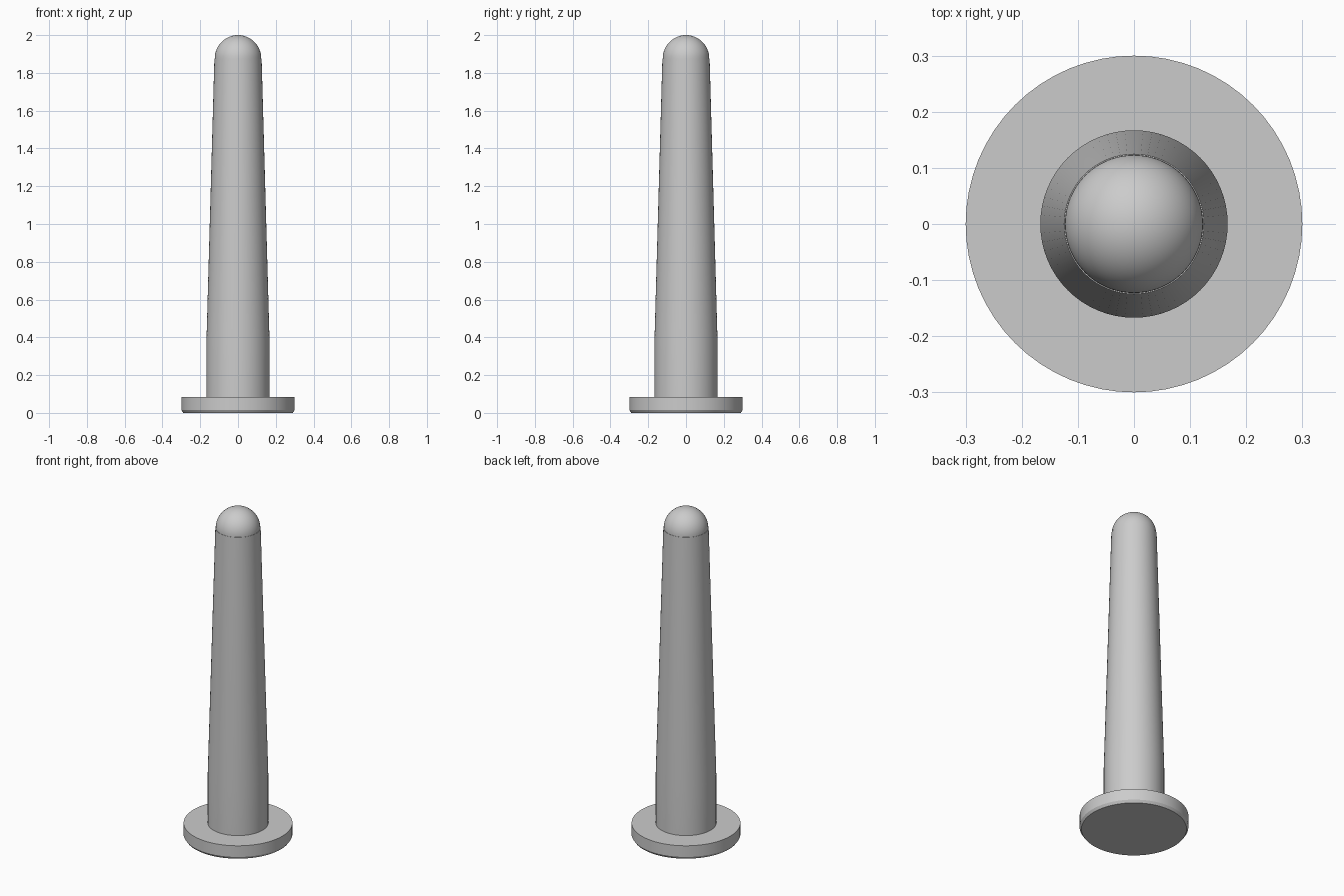
import bpy
import bmesh
from math import cos, sin, pi, radians

if "Cube" in bpy.data.objects:
    bpy.data.objects.remove(bpy.data.objects["Cube"], do_unlink=True)

SEGMENTS = 64

# Single plain grey
grey = bpy.data.materials.new("plain_grey")
grey.use_nodes = True
colour = (0.6, 0.6, 0.6, 1)
grey.diffuse_color = colour
grey.node_tree.nodes["Principled BSDF"].inputs["Base Color"].default_value = colour


def lathe(name, profile):
    """Turn a (radius, height) profile around z; radius 0 closes to a pole."""
    bm = bmesh.new()
    rings = []
    for r, z in profile:
        count = SEGMENTS if r else 1
        rings.append([bm.verts.new((r * cos(2 * pi * i / SEGMENTS),
                                    r * sin(2 * pi * i / SEGMENTS), z))
                      for i in range(count)])
    for low, high in zip(rings, rings[1:]):
        for i in range(SEGMENTS):
            j = (i + 1) % SEGMENTS
            if len(high) == 1:
                bm.faces.new((low[i], low[j], high[0]))
            else:
                bm.faces.new((low[i], low[j], high[j], high[i]))
    # Flat caps for open ends
    if len(rings[0]) > 1:
        bm.faces.new(rings[0][::-1])
    if len(rings[-1]) > 1:
        bm.faces.new(rings[-1])
    mesh = bpy.data.meshes.new(name)
    bm.to_mesh(mesh)
    bm.free()
    mesh.materials.append(grey)
    obj = bpy.data.objects.new(name, mesh)
    bpy.context.collection.objects.link(obj)
    bpy.ops.object.select_all(action="DESELECT")
    obj.select_set(True)
    bpy.context.view_layer.objects.active = obj
    bpy.ops.object.shade_smooth_by_angle(angle=radians(30))
    return obj


# Round flange with a chamfered lower edge
lathe("base_flange", [(0.29, 0), (0.3, 0.015), (0.3, 0.083)])

# Pin: straight foot, long taper, domed tip
tip = 0.123
dome = [(tip * cos(pi / 2 * i / 16), 2 - tip + tip * sin(pi / 2 * i / 16))
        for i in range(16)]
lathe("tapered_pin", [(0.167, 0.083), (0.167, 0.38), (0.125, 2 - tip)]
      + dome + [(0, 2)])
